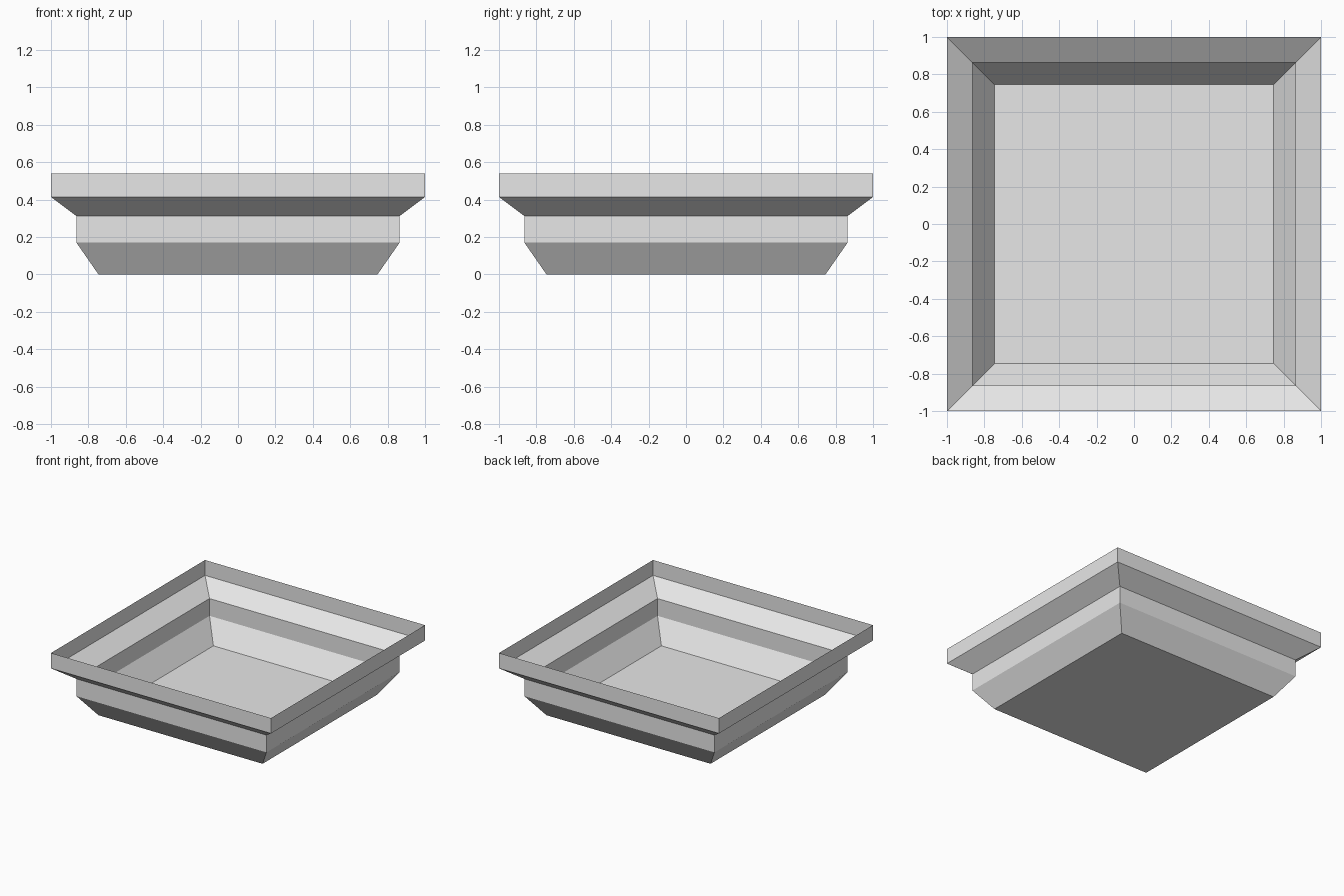
import bpy
import bmesh

cube = bpy.data.objects.get("Cube")
if cube:
    bpy.data.objects.remove(cube, do_unlink=True)

# Plain grey material
grey = bpy.data.materials.new("light_grey")
grey.use_nodes = True
colour = (0.8, 0.8, 0.8, 1)
grey.diffuse_color = colour
grey.node_tree.nodes["Principled BSDF"].inputs["Base Color"].default_value = colour

# Wall profile from the floor up to the open rim: half width, height
profile = [(0.746, 0), (0.864, 0.17), (0.864, 0.312), (1, 0.414), (1, 0.54)]
corners = [(-1, -1), (1, -1), (1, 1), (-1, 1)]

# Square stepped tray: a thin open shell, one ring of corners per profile point
bm = bmesh.new()
rings = [[bm.verts.new((sx * w, sy * w, z)) for sx, sy in corners]
         for w, z in profile]

# Floor, facing down like the outside of the walls
bm.faces.new(reversed(rings[0]))

# Walls
for low, high in zip(rings, rings[1:]):
    for i in range(4):
        j = (i + 1) % 4
        bm.faces.new((low[i], low[j], high[j], high[i]))

mesh = bpy.data.meshes.new("stepped_tray")
bm.to_mesh(mesh)
bm.free()
mesh.materials.append(grey)
tray = bpy.data.objects.new("stepped_tray", mesh)
bpy.context.collection.objects.link(tray)
